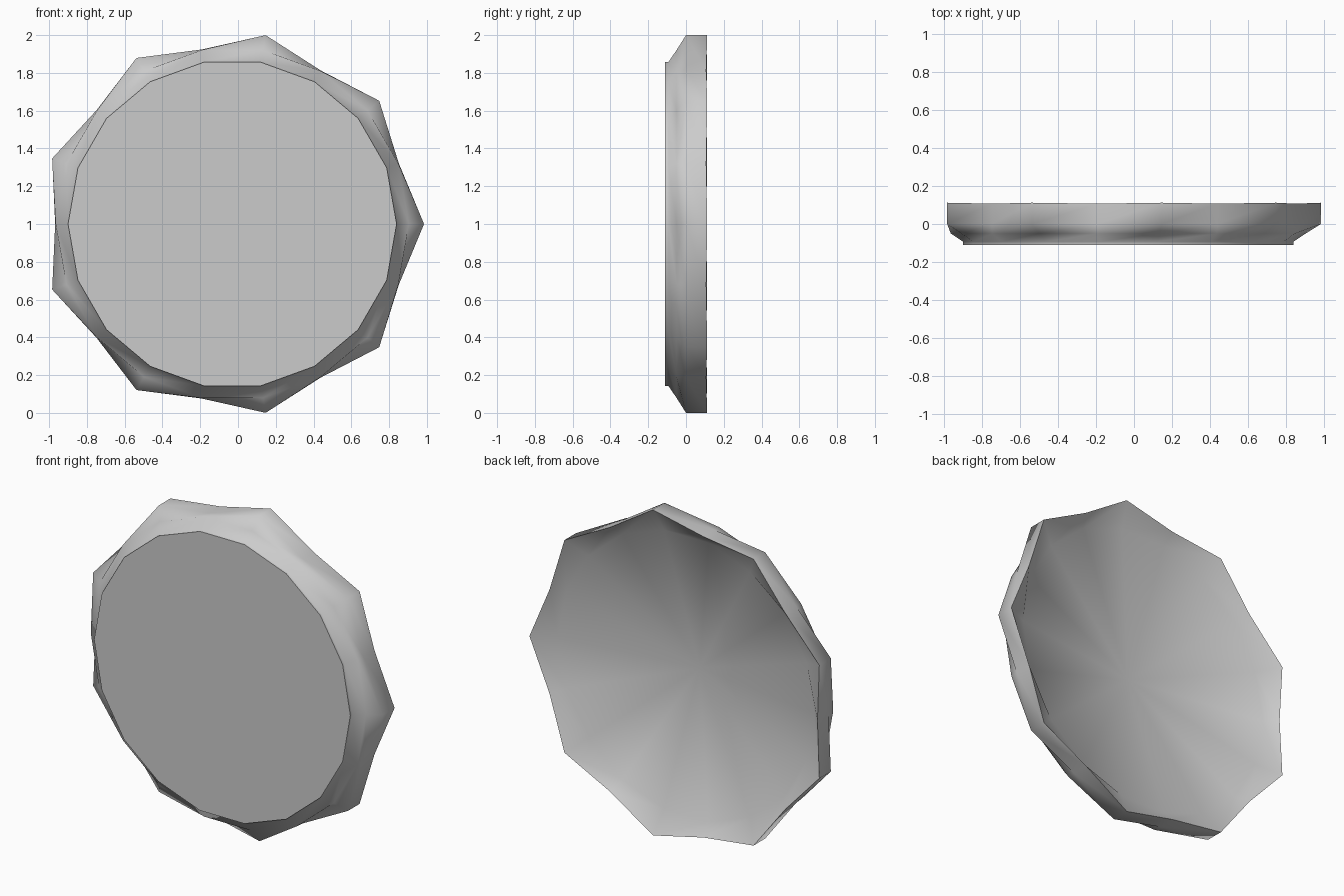
import bpy, bmesh, math

if "Cube" in bpy.data.objects:
    bpy.data.objects.remove(bpy.data.objects["Cube"])

N = 18            # sides; even corners are flute tips, odd ones valleys
CX, CZ = -0.03, 1.0


def lathe(name, rings, cap_first=False, centre=None):
    """Loft rings of (tip radius, valley radius, tip y, valley y)."""
    bm = bmesh.new()
    loops = []
    for rt, rv, yt, yv in rings:
        loop = []
        for i in range(N):
            a = 2 * math.pi * i / N
            r, y = (rt, yt) if i % 2 == 0 else (rv, yv)
            loop.append(bm.verts.new((CX + r * math.cos(a), y, CZ + r * math.sin(a))))
        loops.append(loop)
    for a, b in zip(loops, loops[1:]):
        for i in range(N):
            j = (i + 1) % N
            # same diagonal everywhere gives the twisted flutes
            bm.faces.new((a[i], b[i], a[j]))
            bm.faces.new((a[j], b[i], b[j]))
    if cap_first:
        bm.faces.new(loops[0])
    if centre is not None:
        c = bm.verts.new((CX, centre, CZ))
        for i in range(N):
            bm.faces.new((loops[-1][i], c, loops[-1][(i + 1) % N]))
    for f in bm.faces:
        f.smooth = True
    me = bpy.data.meshes.new(name)
    bm.to_mesh(me)
    bm.free()
    ob = bpy.data.objects.new(name, me)
    bpy.context.collection.objects.link(ob)
    return ob


RIM = (1.015, 0.938, 0.112, 0.107)

# outer shell: flat face, small step, fluted skirt
cap = lathe("cap_shell", [
    (0.87, 0.87, -0.11, -0.11),
    (0.87, 0.87, -0.093, -0.093),
    (0.935, 0.935, -0.05, -0.05),
    (1.015, 0.938, 0.0, 0.0),
    RIM,
], cap_first=True)

# smooth hollow inside, open to the back
lathe("cap_inside", [
    RIM,
    (0.87, 0.87, 0.04, 0.04),
], centre=-0.09)

bpy.ops.object.select_all(action='DESELECT')
cap.select_set(True)
bpy.context.view_layer.objects.active = cap
bpy.ops.object.shade_smooth_by_angle(angle=math.radians(60))
